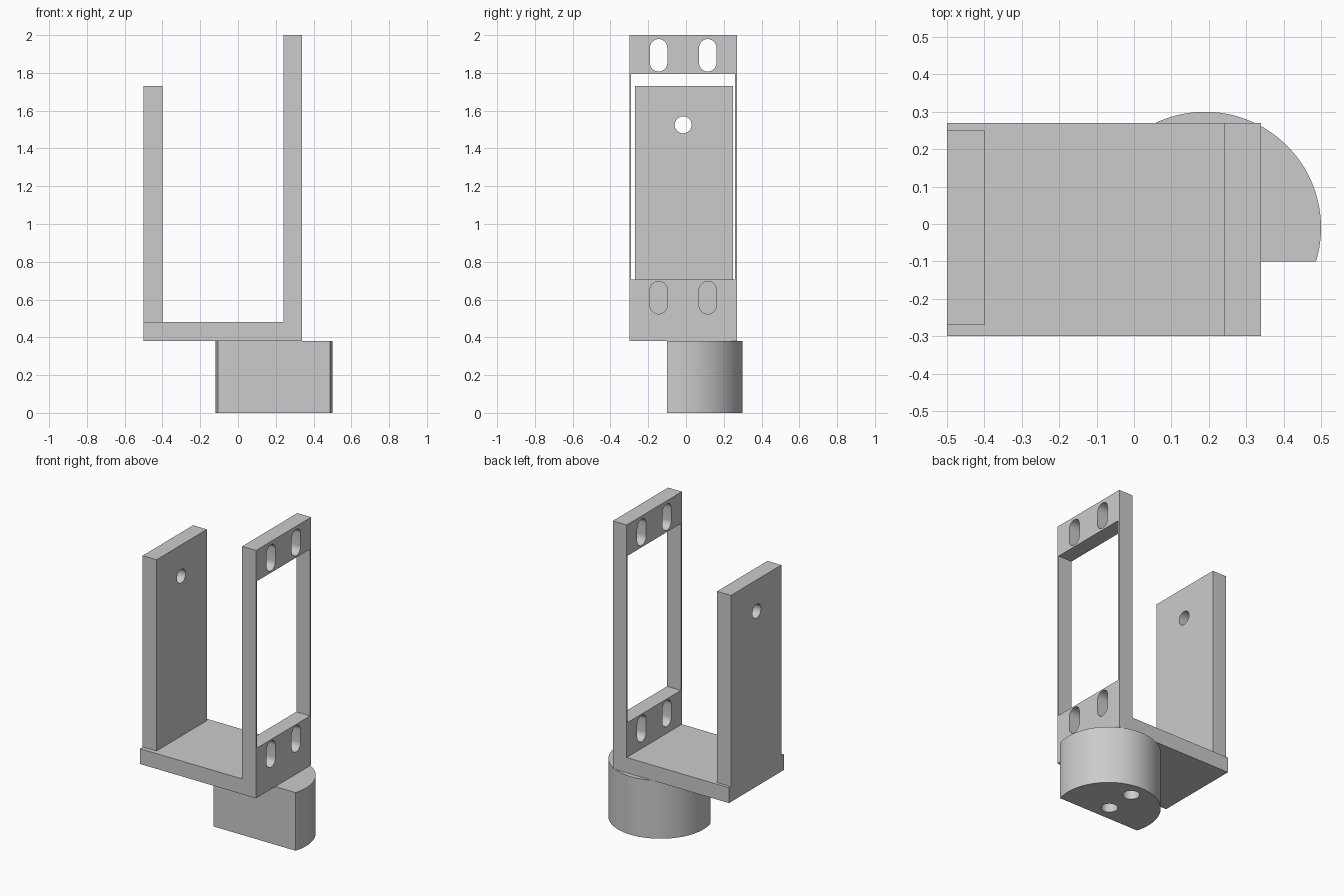
import bpy
import bmesh
from math import asin, cos, sin, pi, radians
from mathutils import Vector

cube = bpy.data.objects.get("Cube")
if cube:
    bpy.data.objects.remove(cube, do_unlink=True)

grey = bpy.data.materials.new("light grey")
grey.use_nodes = True
grey.diffuse_color = (0.6, 0.6, 0.6, 1)
grey.node_tree.nodes["Principled BSDF"].inputs["Base Color"].default_value = (0.6, 0.6, 0.6, 1)


def prism(name, points, offset):
    """Solid made by sweeping a flat outline along an offset."""
    bm = bmesh.new()
    face = bm.faces.new([bm.verts.new(p) for p in points])
    swept = bmesh.ops.extrude_face_region(bm, geom=[face], use_keep_orig=True)
    moved = [v for v in swept["geom"] if isinstance(v, bmesh.types.BMVert)]
    bmesh.ops.translate(bm, verts=moved, vec=Vector(offset))
    bmesh.ops.recalc_face_normals(bm, faces=bm.faces)
    mesh = bpy.data.meshes.new(name)
    bm.to_mesh(mesh)
    bm.free()
    mesh.materials.append(grey)
    obj = bpy.data.objects.new(name, mesh)
    bpy.context.collection.objects.link(obj)
    return obj


def box(name, x, y, z):
    outline = [(x[0], y[0], z[0]), (x[1], y[0], z[0]), (x[1], y[1], z[0]), (x[0], y[1], z[0])]
    return prism(name, outline, (0, 0, z[1] - z[0]))


def arc(cx, cy, r, start, end, steps):
    angles = [start + (end - start) * i / steps for i in range(steps + 1)]
    return [(cx + r * cos(a), cy + r * sin(a)) for a in angles]


def slot(y, low, high, r, x, depth):
    """Cutter along x with rounded ends; equal ends give a round hole."""
    outline = arc(y, high, r, 0, pi, 16) + arc(y, low, r, pi, 2 * pi, 16)
    if low == high:
        outline = arc(y, low, r, 0, 2 * pi, 32)[:-1]
    return prism("cutter", [(x, py, pz) for py, pz in outline], (depth, 0, 0))


def cut(obj, cutters):
    bpy.context.view_layer.objects.active = obj
    for cutter in cutters:
        cutter.hide_render = True
        mod = obj.modifiers.new("cut", "BOOLEAN")
        mod.operation = "DIFFERENCE"
        mod.solver = "EXACT"
        mod.object = cutter
        bpy.ops.object.modifier_apply(modifier=mod.name)
        bpy.data.objects.remove(cutter, do_unlink=True)


# L-shaped bracket: floor plate and tall motor frame in one piece
profile = [(-0.5, 0.38), (0.34, 0.38), (0.34, 2), (0.24, 2), (0.24, 0.48), (-0.5, 0.48)]
bracket = prism("motor_bracket", [(x, -0.3, z) for x, z in profile], (0, 0.57, 0))
window = box("cutter", (0.2, 0.4), (-0.29, 0.26), (0.705, 1.795))
slots = [slot(y, z - 0.04, z + 0.04, 0.046, 0.2, 0.2)
         for y in (-0.145, 0.115) for z in (0.61, 1.893)]
cut(bracket, [window] + slots)

# Opposite upright with its pivot hole
upright = box("pivot_upright", (-0.5, -0.4), (-0.27, 0.25), (0.48, 1.73))
cut(upright, [slot(-0.015, 1.525, 1.525, 0.045, -0.6, 0.3)])

# Round foot with a flat front and two screw holes
cx, cy, radius = 0.19, -0.01, 0.31
flat = asin(-0.09 / radius)
foot = prism("round_foot", [(x, y, 0) for x, y in arc(cx, cy, radius, flat, pi - flat, 64)], (0, 0, 0.38))
holes = [prism("cutter", [(x, y, -0.1) for x, y in arc(cx, y0, 0.05, 0, 2 * pi, 32)[:-1]], (0, 0, 0.6))
         for y0 in (0, 0.2)]
cut(foot, holes)

# Smooth the curved walls, keep the corners sharp
bpy.ops.object.select_all(action="DESELECT")
for part in (bracket, upright, foot):
    part.select_set(True)
bpy.context.view_layer.objects.active = foot
bpy.ops.object.shade_smooth_by_angle(angle=radians(30))
